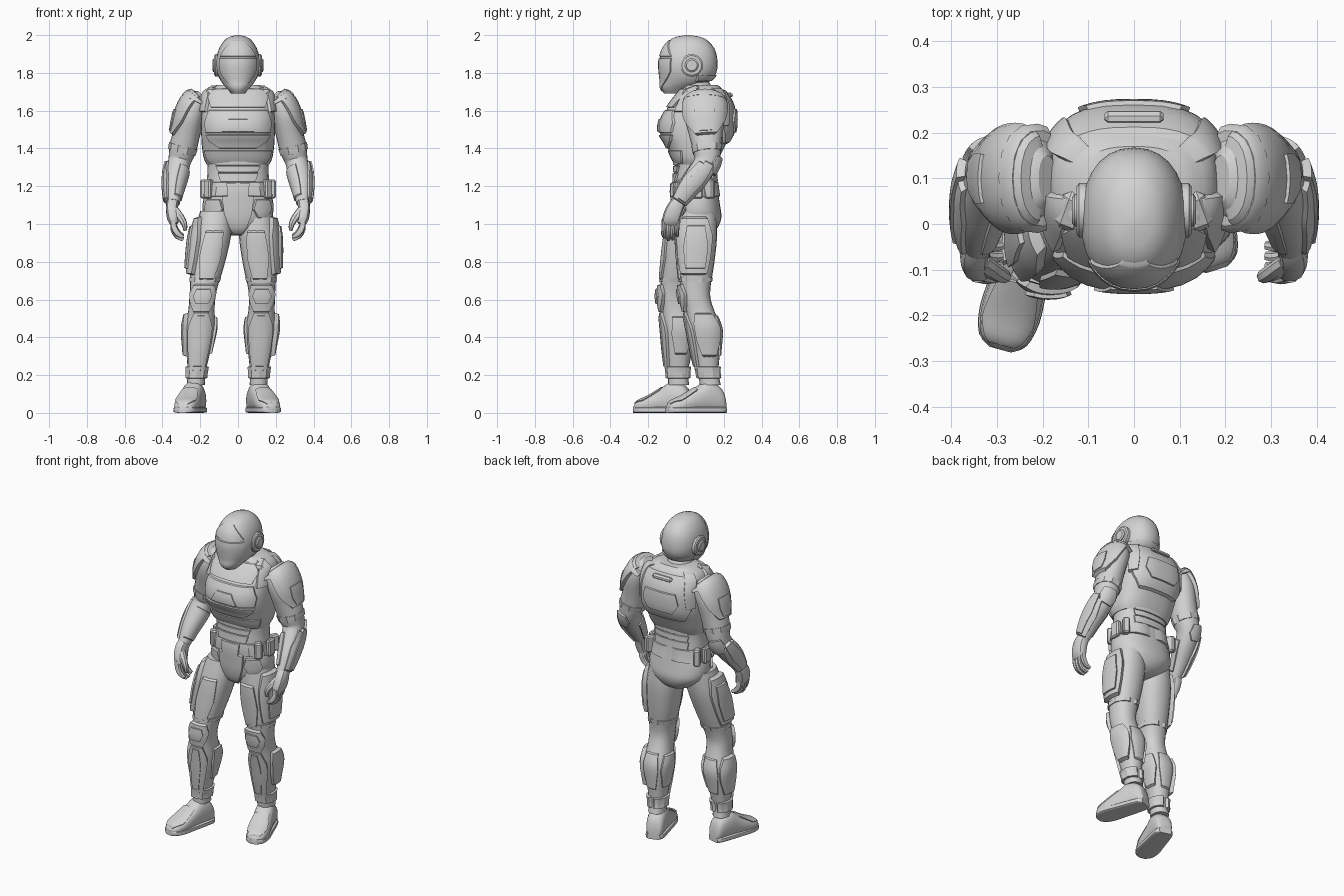
import bpy, bmesh
from math import cos, sin, radians, copysign
from mathutils import Vector, Matrix

old = bpy.data.objects.get("Cube")
if old:
    bpy.data.objects.remove(old)

grey = bpy.data.materials.new("armour grey")
grey.use_nodes = True
grey.diffuse_color = (0.65, 0.65, 0.65, 1)
grey.node_tree.nodes["Principled BSDF"].inputs["Base Color"].default_value = grey.diffuse_color
made = []


def add(name, verts, faces):
    mesh = bpy.data.meshes.new(name)
    mesh.from_pydata(verts, [], faces)
    mesh.materials.append(grey)
    obj = bpy.data.objects.new(name, mesh)
    bpy.context.collection.objects.link(obj)
    made.append(obj)
    return obj


def box(name, centre, size, turn=0, tilt=0, bevel=0.008):
    bm = bmesh.new()
    bmesh.ops.create_cube(bm, size=1, matrix=Matrix.Diagonal((*size, 1)))
    bmesh.ops.bevel(bm, geom=bm.edges[:], offset=bevel, segments=1, affect='EDGES')
    place = Matrix.Rotation(radians(turn), 4, 'Z') @ Matrix.Rotation(radians(tilt), 4, 'X')
    bm.transform(Matrix.Translation(centre) @ place)
    bm.to_mesh(add(name, [], []).data)
    bm.free()


def flip(obj):
    obj.data.transform(Matrix.Scale(-1, 4, (1, 0, 0)))
    obj.data.flip_normals()
    obj.name = obj.name.replace("left", "right")


def mirror(parts):
    for part in parts:
        twin = part.copy()
        twin.data = part.data.copy()
        bpy.context.collection.objects.link(twin)
        made.append(twin)
        flip(twin)


class Form:
    """Smooth body through stations (x, y, z, half width, half depth).
    Angle 0 is the left side, 90 the front, 180 the right, 270 the back."""

    def __init__(self, stations, power=2.2, axis=None):
        self.rows = [Vector(s) for s in stations]
        self.power, self.axis = power, axis
        self.last = len(stations) - 1

    def at(self, t):
        t = min(max(t, 0), self.last)
        i = min(int(t), self.last - 1)
        f = t - i
        a, b, c, d = [self.rows[min(max(i + k, 0), self.last)] for k in (-1, 0, 1, 2)]
        return b + (c - a) * (f / 2) + (a * 2 - b * 5 + c * 4 - d) * (f * f / 2) \
            + (b * 3 - a - c * 3 + d) * (f ** 3 / 2)

    def point(self, t, angle, lift=0):
        x, y, z, wide, deep = self.at(t)
        along = self.axis or Vector((self.at(t + 0.1) - self.at(t - 0.1))[:3])
        along = Vector(along).normalized()
        side = Vector((1, 0, 0))
        side = (side - along * along.dot(side)).normalized()
        front = along.cross(side)
        bend = lambda v: copysign(abs(v) ** (2 / self.power), v)
        c, s = bend(cos(radians(angle))), bend(sin(radians(angle)))
        return Vector((x, y, z)) + side * c * (wide + lift) + front * s * (deep + lift)

    def solid(self, name, sides=20, steps=3):
        n = self.last * steps
        verts = [self.point(i / steps, 360 * k / sides) for i in range(n + 1) for k in range(sides)]
        faces = [(i * sides + k, i * sides + (k + 1) % sides, (i + 1) * sides + (k + 1) % sides,
                  (i + 1) * sides + k) for i in range(n) for k in range(sides)]
        faces += [tuple(reversed(range(sides))), tuple(range(n * sides, n * sides + sides))]
        add(name, verts, faces)
        return self

    def plate(self, name, start, end, middle, widths, lift=0.014, rim=0.04):
        """Raised armour panel with a sloping rim; widths are half angles from start to end."""
        cells = 10
        steps = [0, rim] + [k / cells for k in range(1, cells)] + [1 - rim, 1]
        n = len(steps)
        verts = []
        for i, u in enumerate(steps):
            f = u * (len(widths) - 1)
            j = min(int(f), len(widths) - 2)
            half = widths[j] + (widths[j + 1] - widths[j]) * (f - j)
            for k, v in enumerate(steps):
                edge = i in (0, n - 1) or k in (0, n - 1)
                verts.append(self.point(start + (end - start) * u, middle + half * (2 * v - 1),
                                        -0.006 if edge else lift))
        faces = [(i * n + k, i * n + k + 1, i * n + n + k + 1, i * n + n + k)
                 for i in range(n - 1) for k in range(n - 1)]
        add(name, verts, faces)


DOWN = (0, 0, -1)

# Helmet with pointed visor, brow and rear rim
helmet = Form([(0, .01, 2, .01, .01), (0, .012, 1.983, .06, .085), (0, .014, 1.93, .1, .136),
               (0, .012, 1.86, .116, .155), (0, .01, 1.8, .11, .15), (0, -.005, 1.755, .09, .13),
               (0, -.045, 1.72, .062, .09), (0, -.06, 1.69, .034, .055)], 2.2, DOWN).solid("helmet", 28)
helmet.plate("visor", 2.7, 6.6, 90, (58, 56, 36, 18), .005, .02)
helmet.plate("helmet_brow", 1.2, 2.65, 90, (20, 42, 60), .005)
helmet.plate("helmet_rear_rim", 4.2, 5, 270, (76, 70), .008)

# Neck, chest armour and abdomen
Form([(0, .02, 1.79, .07, .08), (0, .05, 1.73, .075, .085), (0, .07, 1.68, .1, .1)],
     2, DOWN).solid("neck")
chest = Form([(0, .085, 1.735, .115, .085), (0, .085, 1.7, .172, .118), (0, .078, 1.63, .19, .165),
              (0, .06, 1.55, .195, .192), (0, .053, 1.48, .195, .19), (0, .052, 1.42, .192, .158),
              (0, .05, 1.35, .182, .125), (0, .05, 1.315, .165, .105)], 2.7, DOWN).solid("chest", 32)
chest.plate("collar_plate", .6, 2.2, 90, (44, 54, 42), .012)
chest.plate("upper_breastplate", 2.3, 4, 90, (48, 62, 58), .008)
chest.plate("breast_emblem_plate", 2.9, 3.9, 90, (9, 20), .014)
chest.plate("lower_breastplate", 4.1, 5.3, 90, (58, 48, 24), .01)
chest.plate("lower_rib_plate", 5.4, 6.8, 90, (70, 60), .006)
chest.plate("back_plate", .7, 5, 270, (42, 56, 58, 34), .014)
chest.plate("back_spine_panel", 2.2, 4, 270, (24, 30, 16), .022)
box("back_handle", (0, .235, 1.685), (.13, .03, .02), tilt=-40)
abdomen = Form([(0, .05, 1.42, .165, .12), (0, .05, 1.33, .163, .11), (0, .05, 1.27, .162, .11),
                (0, .05, 1.2, .168, .115)], 2.4, DOWN).solid("abdomen", 24)
for row, low in enumerate((.7, 1.35, 2)):
    abdomen.plate("stomach_plate", low, low + .6, 90, (50 - 6 * row, 42 - 6 * row), .01)
    abdomen.plate("lower_back_plate", low, low + .6, 270, (44, 40), .006)

# Hips, belt, groin guard and pouches
hips = Form([(0, .05, 1.25, .16, .11), (0, .05, 1.18, .172, .118), (0, .058, 1.1, .188, .122),
             (0, .065, 1.03, .175, .122), (0, .06, .97, .1, .1), (0, .05, .94, .04, .06)],
            2.3, DOWN).solid("hips", 28)
hips.plate("belt", .45, 1.45, 90, (180, 180), .012)
hips.plate("belt_buckle", .5, 1.5, 90, (18, 14), .018)
hips.plate("groin_guard", 1.3, 4.9, 90, (24, 18, 20), .016)
left = len(made)
hips.plate("left_hip_guard", 1.6, 3, 48, (16, 22, 10), .012)
box("left_front_pouch", (.155, -.02, 1.185), (.045, .04, .1), 40)
box("left_side_pouch", (.185, .06, 1.185), (.03, .06, .1))
box("left_rear_pouch", (.165, .125, 1.185), (.04, .055, .1), -30)

# Ear discs
for wide, reach in ((.06, .126), (.036, .136)):
    ring = [(x, .03 + r * cos(radians(a)), 1.84 + r * sin(radians(a)))
            for x, r in ((.09, wide), (reach - .006, wide), (reach, wide - .008))
            for a in range(0, 360, 20)]
    n = len(ring) // 3
    faces = [(j * n + k, j * n + (k + 1) % n, j * n + n + (k + 1) % n, j * n + n + k)
             for j in (0, 1) for k in range(n)] + [tuple(range(2 * n, 3 * n))]
    add("left_ear_disc", ring, faces)

# Shoulder straps and collar pads
box("left_collar_pad", (.135, .03, 1.7), (.06, .09, .05), 20, 20, .015)
chest.plate("left_shoulder_strap", .3, 2.5, 22, (12, 20, 16), .016)
chest.plate("left_rear_strap", .5, 3.5, 322, (16, 14, 10), .02)

# Arm with shoulder guard, elbow and gauntlet
arm = Form([(.19, .1, 1.685, .025, .05), (.218, .1, 1.652, .064, .098), (.25, .1, 1.575, .074, .108),
            (.272, .105, 1.48, .072, .09), (.292, .11, 1.4, .073, .076), (.31, .11, 1.33, .06, .066),
            (.325, .065, 1.26, .06, .062), (.337, .01, 1.19, .05, .054),
            (.343, -.045, 1.11, .034, .038)]).solid("left_arm", 20)
arm.plate("left_shoulder_guard", .4, 3.3, 0, (95, 85, 72, 30), .018)
arm.plate("left_shoulder_badge", 1.9, 3.1, 0, (24, 26, 16), .024)
arm.plate("left_shoulder_rim", .7, 1.1, 0, (125, 120), .02)
arm.plate("left_upper_arm_band", 3.8, 4.3, 0, (180, 180), .005)
arm.plate("left_elbow_guard", 4.7, 5.5, 290, (30, 50, 30), .012)
arm.plate("left_gauntlet", 5.3, 7.9, 350, (40, 65, 60), .011)
arm.plate("left_gauntlet_ridge", 5.1, 7.8, 350, (16, 30, 24), .018)
arm.plate("left_inner_gauntlet", 5.6, 7.7, 150, (50, 55), .006)

# Hand with curled fingers and thumb
Form([(.345, -.04, 1.115, .032, .036), (.35, -.06, 1.08, .032, .045), (.345, -.078, 1.03, .03, .047),
      (.335, -.082, 1.0, .022, .044)], 2.8).solid("left_palm", 14)
for k in range(4):
    y, drop = -.116 + .023 * k, (0, .014, .01, -.006)[k]
    Form([(.343, y, 1.025, .015, .013), (.34, y, .985 - drop, .017, .013),
          (.32, y - .003, .95 - drop, .016, .013), (.29, y, .932 - drop, .01, .01)],
         2.5).solid("left_finger", 8, 2)
Form([(.335, -.085, 1.075, .022, .018), (.305, -.105, 1.035, .021, .018), (.284, -.115, 1, .016, .015),
      (.28, -.112, .965, .009, .009)]).solid("left_thumb", 8, 2)
mirror(made[left:])


def leg(hip, knee, ankle, heel, toe):
    hip, knee, ankle, heel, toe = map(Vector, (hip, knee, ankle, heel, toe))
    thigh = [(0, 0, .085, .1), (.3, 0, .1, .108), (.65, 0, .09, .095), (.9, 0, .074, .08)]
    shin = [(.05, 0, .069, .076), (.2, .008, .07, .078), (.4, .02, .08, .086),
            (.65, .01, .064, .072), (.9, 0, .048, .054), (1.05, 0, .048, .056)]
    rows = [(*(a.lerp(b, f) + Vector((0, back, 0))), wide, deep)
            for a, b, part in ((hip, knee, thigh), (knee, ankle, shin)) for f, back, wide, deep in part]
    # Thigh, knee and shin armour
    limb = Form(rows, 2.3, DOWN).solid("left_leg", 20)
    limb.plate("left_thigh_guard", .3, 2.45, 8, (32, 50, 48, 40), .022)
    limb.plate("left_thigh_pack", .6, 2.2, 2, (18, 28, 24), .032)
    limb.plate("left_front_thigh_plate", .8, 2.7, 95, (24, 34, 24), .01)
    limb.plate("left_thigh_band", 2.55, 2.8, 90, (180, 180), .007)
    limb.plate("left_knee_guard", 2.9, 5.1, 90, (36, 58, 50, 26), .018)
    limb.plate("left_knee_cap", 3.2, 4.5, 90, (20, 32, 18), .026)
    limb.plate("left_shin_guard", 5, 8, 90, (24, 46, 48, 40), .014)
    limb.plate("left_shin_ridge", 5.2, 7.8, 90, (10, 20, 16), .02)
    limb.plate("left_outer_calf_guard", 5.1, 7.3, 350, (26, 42, 40, 24), .022)
    limb.plate("left_inner_calf_guard", 5.3, 7.2, 190, (26, 36, 22), .012)
    limb.plate("left_rear_calf_guard", 5.2, 7.3, 270, (28, 36, 24), .008)
    limb.plate("left_ankle_cuff", 7.7, 8.4, 90, (180, 180), .014)
    # Boot and sole
    profile = [(0, .034, .06), (.07, .05, .13), (.3, .057, .17), (.5, .06, .135),
               (.75, .064, .088), (.93, .05, .062), (1, .02, .036)]
    spots = [(heel.lerp(toe, f).xy, wide, tall / 2) for f, wide, tall in profile]
    boot = Form([(*spot, half, wide, half) for spot, wide, half in spots], 2.5, toe - heel)
    boot.solid("left_boot", 18).plate("left_boot_cap", 3, 5.5, 90, (40, 60, 40), .006)
    Form([(*spot, .016, wide + .004, .016) for spot, wide, half in spots],
         5, toe - heel).solid("left_sole", 20)


# Rear-standing left leg, then the forward right leg
leg((.095, .06, 1.07), (.128, .05, .63), (.11, .125, .17), (.083, .205, 0), (.182, -.1, 0))
left = len(made)
leg((.115, .025, 1.07), (.187, -.065, .63), (.222, -.04, .17), (.21, .03, 0), (.293, -.275, 0))
for part in made[left:]:
    flip(part)

bpy.ops.object.select_all(action='DESELECT')
for obj in made:
    obj.select_set(True)
bpy.context.view_layer.objects.active = made[0]
bpy.ops.object.shade_smooth_by_angle(angle=radians(32))
